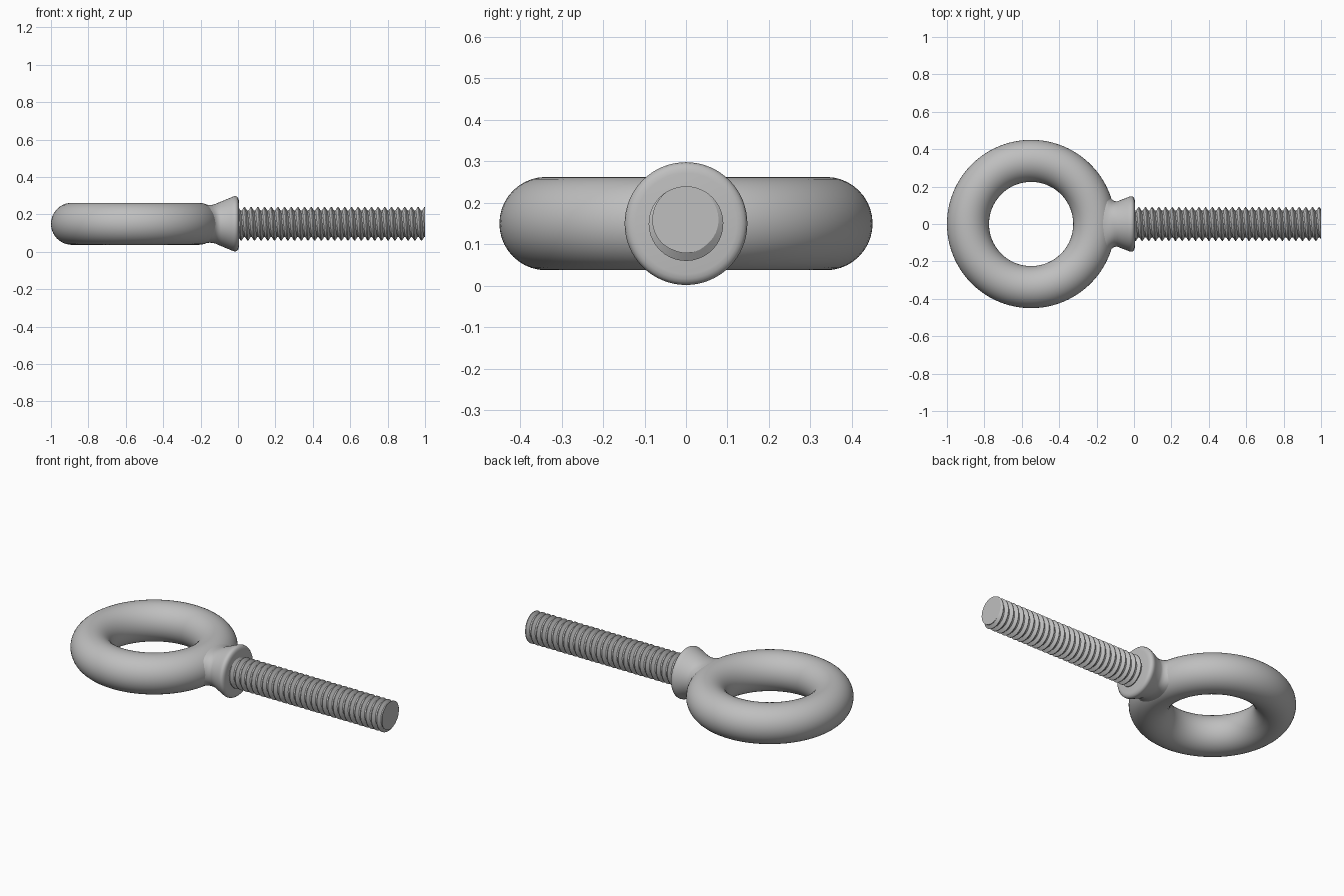
import bpy
import bmesh
from math import sin, cos, pi, radians
from mathutils import Vector

cube = bpy.data.objects.get("Cube")
if cube:
    bpy.data.objects.remove(cube, do_unlink=True)

AXIS_Z = 0.15

steel = bpy.data.materials.new("grey steel")
steel.use_nodes = True
GREY = (0.52, 0.52, 0.52, 1)
steel.diffuse_color = GREY
steel.node_tree.nodes["Principled BSDF"].inputs["Base Color"].default_value = GREY


def finish(obj, name, angle=30):
    obj.name = obj.data.name = name
    obj.data.materials.append(steel)
    bpy.ops.object.select_all(action="DESELECT")
    obj.select_set(True)
    bpy.context.view_layer.objects.active = obj
    bpy.ops.object.shade_smooth_by_angle(angle=radians(angle))


def from_bmesh(bm, name, angle=30):
    bmesh.ops.recalc_face_normals(bm, faces=bm.faces)
    mesh = bpy.data.meshes.new(name)
    bm.to_mesh(mesh)
    bm.free()
    obj = bpy.data.objects.new(name, mesh)
    bpy.context.collection.objects.link(obj)
    obj.location.z = AXIS_Z
    finish(obj, name, angle)


# Lifting eye
bpy.ops.mesh.primitive_torus_add(
    location=(-0.55, 0, AXIS_Z), major_radius=0.3375, minor_radius=0.1125,
    major_segments=96, minor_segments=40)
finish(bpy.context.object, "eye_ring", 60)


# Collar: elliptical sections (x, half width, half height) blending into the eye
def collar(sections, sides=64):
    bm = bmesh.new()
    rings = []
    for x, ry, rz in sections:
        rings.append([bm.verts.new((x, ry * cos(2 * pi * i / sides),
                                    rz * sin(2 * pi * i / sides)))
                      for i in range(sides)])
    for a, b in zip(rings, rings[1:]):
        for i in range(sides):
            j = (i + 1) % sides
            bm.faces.new((a[i], a[j], b[j], b[i]))
    bm.faces.new(rings[0])
    bm.faces.new(rings[-1])
    from_bmesh(bm, "collar", 40)


collar([(-0.25, 0.12, 0.09), (-0.19, 0.2, 0.105), (-0.165, 0.195, 0.102),
        (-0.15, 0.18, 0.101), (-0.135, 0.153, 0.102), (-0.12, 0.133, 0.106),
        (-0.105, 0.122, 0.113), (-0.09, 0.121, 0.119), (-0.035, 0.142, 0.142),
        (-0.025, 0.146, 0.146), (-0.016, 0.148, 0.148), (-0.007, 0.146, 0.146),
        (-0.001, 0.141, 0.141), (0.003, 0.133, 0.133), (0.005, 0.122, 0.122)])


# Threaded shank: a right-handed helical tooth profile, trimmed flat at both ends
def shank(turns=28, crest=0.09, root=0.071, sides=40):
    pitch = 1 / turns
    tooth = [(-0.06, crest), (0.06, crest), (0.4, root), (0.6, root)]
    bm = bmesh.new()
    rows = []
    for n in range(-3 * sides, (turns + 3) * sides):
        angle = 2 * pi * n / sides + radians(100)
        rows.append([bm.verts.new(((n / sides + t) * pitch, r * cos(angle), r * sin(angle)))
                     for t, r in tooth])
    for n in range(len(rows) - sides - 1):
        a = rows[n] + [rows[n + sides][0]]
        b = rows[n + 1] + [rows[n + 1 + sides][0]]
        for k in range(len(tooth)):
            bm.faces.new((a[k], a[k + 1], b[k + 1], b[k]))
    for x, direction in ((-0.02, -1), (1, 1)):
        cut = bmesh.ops.bisect_plane(
            bm, geom=bm.verts[:] + bm.edges[:] + bm.faces[:], dist=1e-6,
            plane_co=Vector((x, 0, 0)), plane_no=Vector((direction, 0, 0)),
            clear_outer=True)
        rim = [e for e in cut["geom_cut"] if isinstance(e, bmesh.types.BMEdge)]
        bmesh.ops.edgeloop_fill(bm, edges=rim)
    from_bmesh(bm, "threaded_shank")


shank()
